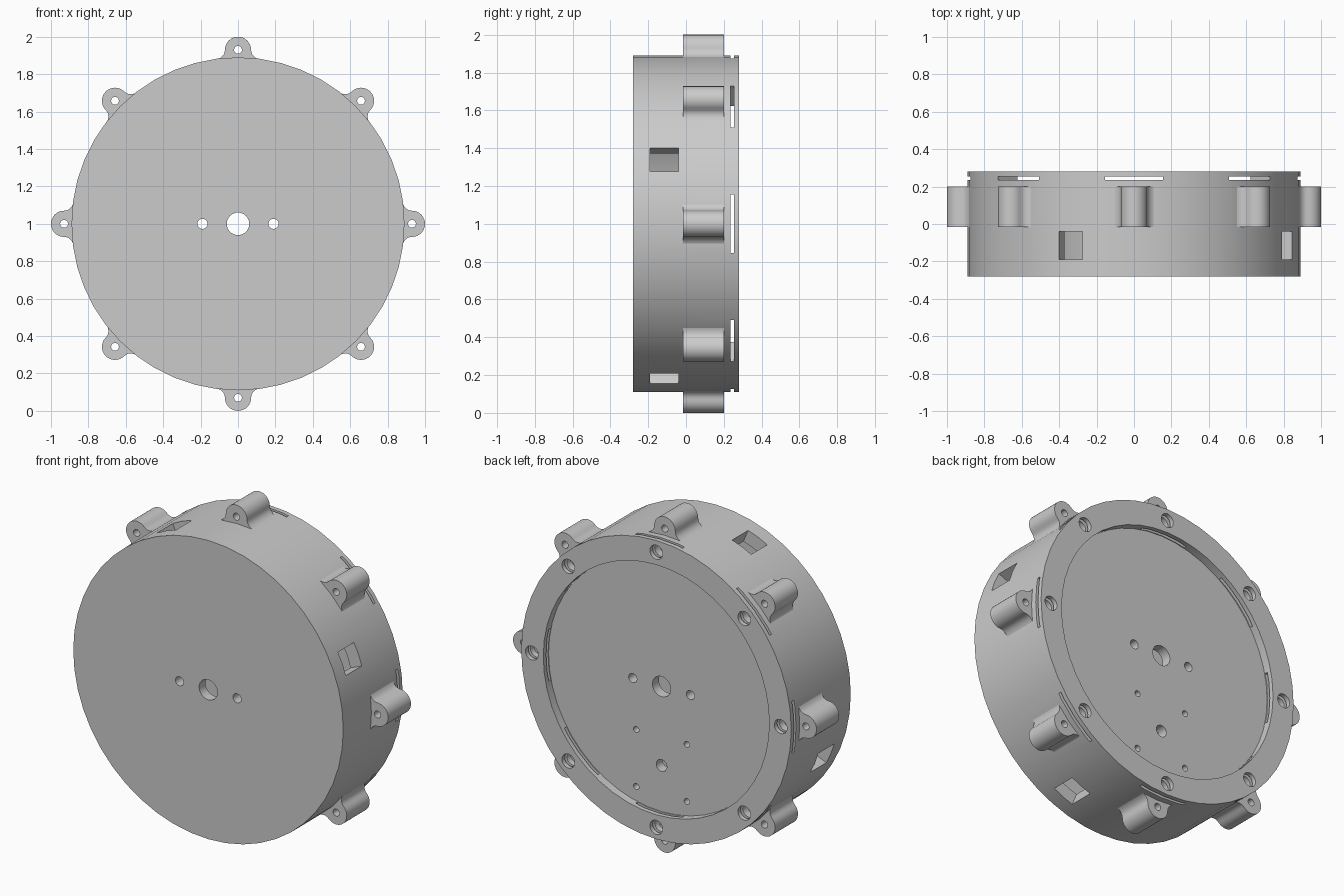
import bpy, bmesh
from math import cos, sin, pi, radians
from mathutils import Matrix, Vector

cube = bpy.data.objects.get("Cube")
if cube:
    bpy.data.objects.remove(cube, do_unlink=True)

CENTRE = Vector((0, 0, 1))
EIGHTHS = [i * pi / 4 for i in range(8)]
QUARTERS = [radians(22.5) + i * pi / 2 for i in range(4)]

grey = bpy.data.materials.new("light_grey_plastic")
grey.use_nodes = True
grey.diffuse_color = (0.6, 0.6, 0.6, 1)
grey.node_tree.nodes["Principled BSDF"].inputs["Base Color"].default_value = (0.6, 0.6, 0.6, 1)


def finish(name, bm):
    bmesh.ops.recalc_face_normals(bm, faces=bm.faces)
    mesh = bpy.data.meshes.new(name)
    bm.to_mesh(mesh)
    bm.free()
    obj = bpy.data.objects.new(name, mesh)
    bpy.context.collection.objects.link(obj)
    mesh.materials.append(grey)
    return obj


def polar(radius, angle, y=0.0):
    return CENTRE + Vector((radius * cos(angle), y, radius * sin(angle)))


def turn(angle):
    # rotation about the y axis that takes +x to the given angle, placed on the centre
    return Matrix.Translation(CENTRE) @ Matrix.Rotation(-angle, 4, 'Y')


def add_box(bm, angle, r0, r1, half_width, y0, y1):
    place = Matrix.Translation(((r0 + r1) / 2, (y0 + y1) / 2, 0))
    size = Matrix.Diagonal((r1 - r0, y1 - y0, half_width * 2, 1))
    bmesh.ops.create_cube(bm, size=1, matrix=turn(angle) @ place @ size)


def add_bore(bm, centre, radius, y0, y1, sides=24):
    place = Matrix.Translation((centre.x, (y0 + y1) / 2, centre.z))
    bmesh.ops.create_cone(bm, cap_ends=True, segments=sides, radius1=radius, radius2=radius,
                          depth=y1 - y0, matrix=place @ Matrix.Rotation(pi / 2, 4, 'X'))


def cut(obj, bm):
    cutter = finish("cutter", bm)
    cutter.hide_render = True
    mod = obj.modifiers.new("cut", 'BOOLEAN')
    mod.operation, mod.solver, mod.object = 'DIFFERENCE', 'EXACT', cutter
    bpy.context.view_layer.objects.active = obj
    bpy.ops.object.modifier_apply(modifier=mod.name)
    bpy.data.objects.remove(cutter, do_unlink=True)


def smooth(obj):
    bpy.ops.object.select_all(action='DESELECT')
    obj.select_set(True)
    bpy.context.view_layer.objects.active = obj
    bpy.ops.object.shade_smooth_by_angle(angle=radians(30))


# Drum: hollow section (radius, depth) spun about the hub, with a recessed back plate
section = [(0.06, -0.28), (0.89, -0.28), (0.89, 0.28), (0.745, 0.28), (0.745, 0.23),
           (0.06, 0.23), (0.06, 0.17), (0.81, 0.17), (0.81, -0.22), (0.06, -0.22)]
STEPS = 48
bm = bmesh.new()
rings = [[bm.verts.new(polar(r, 2 * pi * i / STEPS, y)) for r, y in section]
         for i in range(STEPS)]
for i in range(STEPS):
    a, b = rings[i], rings[(i + 1) % STEPS]
    for j in range(len(section)):
        k = (j + 1) % len(section)
        bm.faces.new((a[j], a[k], b[k], b[j]))
drum = finish("drum_housing", bm)

# Thin slots behind the rim
bm = bmesh.new()
for angle in EIGHTHS:
    add_box(bm, angle, 0.65, 1.0, 0.155, 0.235, 0.253)
cut(drum, bm)

# Wall windows, rim holes and plate holes
bm = bmesh.new()
for angle in QUARTERS:
    add_box(bm, angle, 0.76, 1.0, 0.068, -0.19, -0.04)
for angle in EIGHTHS:
    add_bore(bm, polar(0.82, angle), 0.042, 0.19, 0.4)
for side in (-1, 1):
    add_bore(bm, Vector((side * 0.19, 0, 1)), 0.027, -0.4, 0.4)
    for up in (-1, 1):
        add_bore(bm, Vector((side * 0.167, 0, 0.53 + up * 0.17)), 0.018, 0.1, 0.4)
add_bore(bm, Vector((0, 0, 0.53)), 0.035, 0.1, 0.4)
cut(drum, bm)
smooth(drum)

# Mounting lugs: rounded ear with flared foot, bored through
ARC, FLARE = 16, 6
half = []
for i in range(FLARE + 1):
    t = i / FLARE
    half.append((0.875 * (1 - t) ** 2 + 1.78 * t * (1 - t) + 0.93 * t * t,
                 0.125 * (1 - t) ** 2 + 0.14 * t * (1 - t) + 0.07 * t * t))
outline = [(0.84, 0.125)] + half
outline += [(0.93 + 0.07 * sin(pi * i / ARC), 0.07 * cos(pi * i / ARC)) for i in range(1, ARC)]
outline += [(r, -w) for r, w in reversed(half)] + [(0.84, -0.125)]
for n, angle in enumerate(EIGHTHS):
    bm = bmesh.new()
    base = bm.faces.new([bm.verts.new(turn(angle) @ Vector((r, -0.015, w))) for r, w in outline])
    tip = bmesh.ops.extrude_face_region(bm, geom=[base])["geom"]
    bmesh.ops.translate(bm, vec=(0, 0.215, 0),
                        verts=[v for v in tip if isinstance(v, bmesh.types.BMVert)])
    lug = finish(f"mounting_lug_{n + 1}", bm)
    bore = bmesh.new()
    add_bore(bore, polar(0.93, angle), 0.021, -0.2, 0.4, 16)
    cut(lug, bore)
    smooth(lug)
